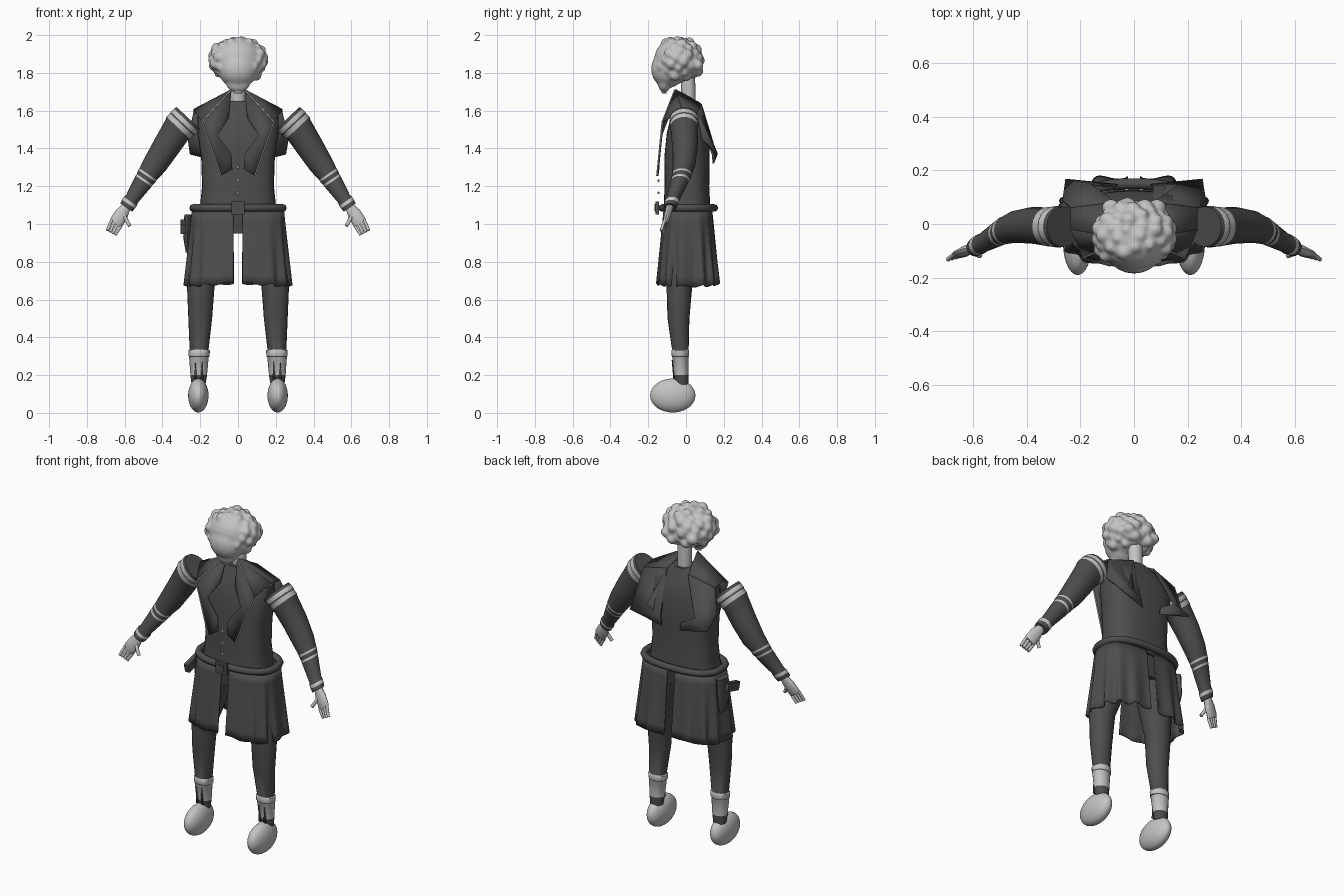
import bpy, bmesh, math, random
from mathutils import Vector, Matrix

cube = bpy.data.objects.get("Cube")
if cube:
    bpy.data.objects.remove(cube)


def material(name, v):
    m = bpy.data.materials.new(name)
    m.use_nodes = True
    col = (v, v, v, 1)
    m.diffuse_color = col
    m.node_tree.nodes["Principled BSDF"].inputs["Base Color"].default_value = col
    return m


LIGHT = material("pale grey", 0.55)
DARK = material("charcoal cloth", 0.075)


def finish(name, bm, mats, angle=40):
    bmesh.ops.recalc_face_normals(bm, faces=bm.faces)
    me = bpy.data.meshes.new(name)
    bm.to_mesh(me)
    bm.free()
    ob = bpy.data.objects.new(name, me)
    bpy.context.collection.objects.link(ob)
    for m in mats:
        me.materials.append(m)
    bpy.ops.object.select_all(action='DESELECT')
    ob.select_set(True)
    bpy.context.view_layer.objects.active = ob
    bpy.ops.object.shade_smooth_by_angle(angle=math.radians(angle))
    return ob


def power(v, p):
    return math.copysign(abs(v) ** p, v)


def loft(name, rings, mats, bands=(), n=20, p=1.0, s=1):
    """Skin rings of (x, y, z, rx, ry, tilt); segments listed in bands use material 1."""
    bm = bmesh.new()
    loops = []
    for x, y, z, rx, ry, t in rings:
        loop = []
        for i in range(n):
            a = math.tau * i / n
            u, v = rx * power(math.cos(a), p), ry * power(math.sin(a), p)
            loop.append(bm.verts.new((s * (x + u * math.cos(t)), y + v, z + u * math.sin(t))))
        loops.append(loop)
    for k in range(len(loops) - 1):
        for i in range(n):
            j = (i + 1) % n
            f = bm.faces.new((loops[k][i], loops[k][j], loops[k + 1][j], loops[k + 1][i]))
            f.material_index = int(k in bands)
    bm.faces.new(loops[0])
    bm.faces.new(loops[-1])
    return finish(name, bm, mats)


def ball(bm, c, r, sub=3):
    bmesh.ops.create_icosphere(bm, subdivisions=sub, radius=1,
                               matrix=Matrix.Translation(c) @ Matrix.Diagonal((*r, 1)))


def box(name, c, size, mat, tilt=0):
    bm = bmesh.new()
    bmesh.ops.create_cube(bm, size=1, matrix=Matrix.Translation(c) @ Matrix.Rotation(tilt, 4, 'X')
                          @ Matrix.Diagonal((*size, 1)))
    return finish(name, bm, [mat])


def tube(name, pts, r, mat, closed=False):
    cu = bpy.data.curves.new(name, 'CURVE')
    cu.dimensions = '3D'
    cu.bevel_depth = r
    cu.bevel_resolution = 2
    cu.use_fill_caps = True
    sp = cu.splines.new('POLY')
    sp.points.add(len(pts) - 1)
    for q, co in zip(sp.points, pts):
        q.co = (*co, 1)
    sp.use_cyclic_u = closed
    cu.materials.append(mat)
    ob = bpy.data.objects.new(name, cu)
    bpy.context.collection.objects.link(ob)


def plate(name, pts, s, thick=0.008):
    bm = bmesh.new()
    f = bm.faces.new([bm.verts.new((s * x, y, z)) for x, y, z in pts])
    bmesh.ops.triangulate(bm, faces=[f])
    ob = finish(name, bm, [DARK])
    mod = ob.modifiers.new("thickness", 'SOLIDIFY')
    mod.thickness = thick
    mod.offset = 0


# Head: skull, face, beard and curls fused into one surface
random.seed(4)
bm = bmesh.new()
ball(bm, (0, -0.05, 1.865), (0.135, 0.12, 0.122))
ball(bm, (0, -0.095, 1.82), (0.105, 0.09, 0.1))
ball(bm, (0, -0.115, 1.75), (0.065, 0.035, 0.055))
for k in range(80):
    h = 1 - 2 * (k + 0.5) / 80
    a = k * 2.4
    w = math.sqrt(1 - h * h)
    d = Vector((w * math.cos(a), w * math.sin(a), h))
    if d.z < -0.8 or (d.y < -0.55 and abs(d.x) < 0.6):
        continue
    r = random.uniform(0.02, 0.034)
    ball(bm, (0.135 * d.x, -0.045 + 0.115 * d.y, 1.867 + 0.108 * d.z), (r, r, r), 2)
for s in (1, -1):
    for x, z in ((0.04, 1.88), (0.085, 1.84), (0.045, 1.81)):
        ball(bm, (s * x, 0.06, z), (0.036, 0.034, 0.032), 2)
head = finish("head_and_curls", bm, [LIGHT])
mod = head.modifiers.new("fuse", 'REMESH')
mod.mode = 'VOXEL'
mod.voxel_size = 0.009
mod.use_smooth_shade = True
mod = head.modifiers.new("soften", 'SMOOTH')
mod.iterations = 3

loft("beard_tip", [(0, -0.12, 1.74, 0.045, 0.03, 0), (0, -0.115, 1.69, 0.02, 0.01, 0)], [LIGHT], n=12)
loft("neck", [(0, 0.015, 1.6, 0.04, 0.038, 0), (0, 0.01, 1.78, 0.04, 0.038, 0)], [LIGHT])

# Coat body and hips
loft("torso", [(0, 0.005, 1.06, 0.205, 0.125, 0), (0, 0.005, 1.2, 0.19, 0.118, 0),
               (0, 0.005, 1.35, 0.195, 0.12, 0), (0, 0.01, 1.48, 0.215, 0.112, 0),
               (0, 0.01, 1.57, 0.215, 0.09, 0), (0, 0.01, 1.61, 0.17, 0.07, 0),
               (0, 0.01, 1.65, 0.06, 0.055, 0)], [DARK], n=32, p=0.75)
loft("hips", [(0, 0, 0.95, 0.2, 0.09, 0), (0, 0.005, 1.08, 0.2, 0.115, 0)], [DARK], n=32, p=0.75)

# Belt, buckle, buttons
tube("belt", [(0.238 * power(math.cos(a), 0.8), 0.012 + 0.138 * power(math.sin(a), 0.8), 1.085)
              for a in (math.tau * i / 48 for i in range(48))], 0.02, DARK, True)
box("buckle", (0, -0.152, 1.085), (0.07, 0.018, 0.07), DARK)
box("buckle_plate", (0, -0.163, 1.085), (0.04, 0.008, 0.04), DARK)
bm = bmesh.new()
for z in (1.165, 1.23, 1.3):
    ball(bm, (0, -0.145, z), (0.008, 0.006, 0.008), 1)
finish("buttons", bm, [LIGHT])

# Pouch and short baton on one hip
loft("pouch", [(-0.265, 0.03, 0.85, 0.012, 0.03, 0), (-0.268, 0.03, 0.93, 0.022, 0.05, 0),
               (-0.262, 0.03, 1.05, 0.022, 0.05, 0)], [DARK], n=12)
box("baton", (-0.29, -0.02, 0.985), (0.028, 0.11, 0.05), DARK, 0.25)

for s, side in ((1, "left"), (-1, "right")):
    # Sleeve with pale stripes
    loft(side + "_sleeve", [
        (0.262, -0.01, 1.56, 0.086, 0.075, 0.76), (0.275, -0.01, 1.549, 0.088, 0.077, 0.76),
        (0.292, -0.01, 1.533, 0.088, 0.077, 0.76), (0.298, -0.01, 1.527, 0.085, 0.074, 0.76),
        (0.317, -0.01, 1.509, 0.085, 0.074, 0.76), (0.323, -0.01, 1.5, 0.08, 0.072, 0.74),
        (0.38, -0.005, 1.41, 0.073, 0.068, 0.65), (0.44, -0.01, 1.315, 0.065, 0.06, 0.6),
        (0.476, -0.022, 1.264, 0.055, 0.052, 0.6), (0.482, -0.024, 1.254, 0.056, 0.052, 0.6),
        (0.494, -0.03, 1.236, 0.051, 0.048, 0.6), (0.5, -0.034, 1.226, 0.051, 0.047, 0.6),
        (0.562, -0.07, 1.132, 0.037, 0.036, 0.6), (0.57, -0.074, 1.12, 0.042, 0.038, 0.6),
        (0.58, -0.079, 1.105, 0.041, 0.037, 0.6), (0.592, -0.086, 1.087, 0.038, 0.034, 0.6)],
        [DARK, LIGHT], bands=(1, 3, 8, 10, 13), s=s)

    # Hand
    loft(side + "_palm", [(0.592, -0.086, 1.09, 0.025, 0.02, 0.6), (0.615, -0.095, 1.055, 0.036, 0.018, 0.6),
                          (0.643, -0.108, 1.01, 0.038, 0.015, 0.6), (0.65, -0.11, 1.0, 0.03, 0.01, 0.6)],
         [LIGHT], n=12, s=s)
    for k in range(4):
        base = Vector((s * (0.668 - 0.016 * k), -0.112, 1.022 - 0.011 * k))
        tip = Vector((s * (0.692 - 0.014 * k), -0.132 + 0.004 * k, 0.966 - 0.008 * k))
        tube(f"{side}_finger_{k + 1}", [base, base.lerp(tip, 0.6), tip], 0.008, LIGHT)
    tube(side + "_thumb", [(s * 0.605, -0.1, 1.05), (s * 0.588, -0.112, 1.015), (s * 0.573, -0.118, 0.99)],
         0.01, LIGHT)

    # Lapel with pale trim, shoulder collar and back flap
    edge = [(0.035, -0.055, 1.71), (0.19, -0.122, 1.54), (0.09, -0.15, 1.255)]
    plate(side + "_lapel", edge + [(0.03, -0.145, 1.29), (0.035, -0.142, 1.37),
                                   (0.11, -0.13, 1.47), (0.05, -0.095, 1.56)], s)
    tube(side + "_lapel_trim", [(s * x, y - 0.004, z) for x, y, z in edge], 0.004, LIGHT)
    plate(side + "_front_collar", [edge[0], edge[1], (0.235, -0.02, 1.605)], s)
    plate(side + "_shoulder_collar", [edge[0], (0.235, -0.02, 1.605), (0.235, 0.06, 1.59), (0.07, 0.08, 1.635)], s)
    plate(side + "_back_flap", [(0.07, 0.08, 1.635), (0.235, 0.06, 1.59), (0.265, 0.085, 1.45),
                                (0.255, 0.165, 1.37), (0.06, 0.145, 1.32), (0.07, 0.14, 1.37),
                                (0.16, 0.145, 1.42)], s)

    # Split skirt half with folds growing toward the hem
    bm = bmesh.new()
    rows, cols = 8, 60
    grid = []
    for r in range(rows + 1):
        t = r / rows
        row = []
        for c in range(cols + 1):
            u = c / cols
            a = math.pi * (u - 0.5)
            fold = 1 + 0.055 * t * math.sin(u * 44) * min(1, 3 * u)
            x = (0.245 + 0.03 * t) * power(math.cos(a), 0.7) * fold
            y = 0.01 + (0.13 + 0.038 * t) * power(math.sin(a), 0.7) * fold
            hem = 0.685 - 0.015 * math.sin(u * math.pi) + 0.006 * math.sin(u * 44)
            row.append(bm.verts.new((s * max(x, 0.025), y, 1.065 + (hem - 1.065) * t)))
        grid.append(row)
    for r in range(rows):
        for c in range(cols):
            bm.faces.new((grid[r][c], grid[r][c + 1], grid[r + 1][c + 1], grid[r + 1][c]))
    skirt = finish(side + "_skirt_half", bm, [DARK], 50)
    skirt.modifiers.new("thickness", 'SOLIDIFY').thickness = 0.006

    # Trouser leg with pale gaiter bands
    loft(side + "_leg", [
        (0.125, 0, 0.99, 0.095, 0.095, 0), (0.16, -0.015, 0.84, 0.095, 0.09, 0),
        (0.197, -0.035, 0.67, 0.073, 0.068, 0), (0.2, -0.04, 0.5, 0.063, 0.058, 0),
        (0.206, -0.03, 0.335, 0.05, 0.044, 0), (0.206, -0.03, 0.33, 0.057, 0.047, 0),
        (0.206, -0.03, 0.302, 0.056, 0.046, 0), (0.207, -0.03, 0.297, 0.052, 0.043, 0),
        (0.208, -0.025, 0.2, 0.044, 0.038, 0), (0.209, -0.022, 0.15, 0.037, 0.035, 0)],
        [DARK, LIGHT], bands=(4, 5, 7), s=s)
    for x in (0.19, 0.225):
        plate(f"{side}_gaiter_notch_{x}", [(x - 0.008, -0.064, 0.18), (x + 0.008, -0.064, 0.18),
                                           (x, -0.073, 0.28)], s, 0.006)

    # Rounded foot
    bm = bmesh.new()
    ball(bm, (s * 0.21, -0.07, 0.092), (0.054, 0.12, 0.09), 4)
    finish(side + "_foot", bm, [LIGHT])
